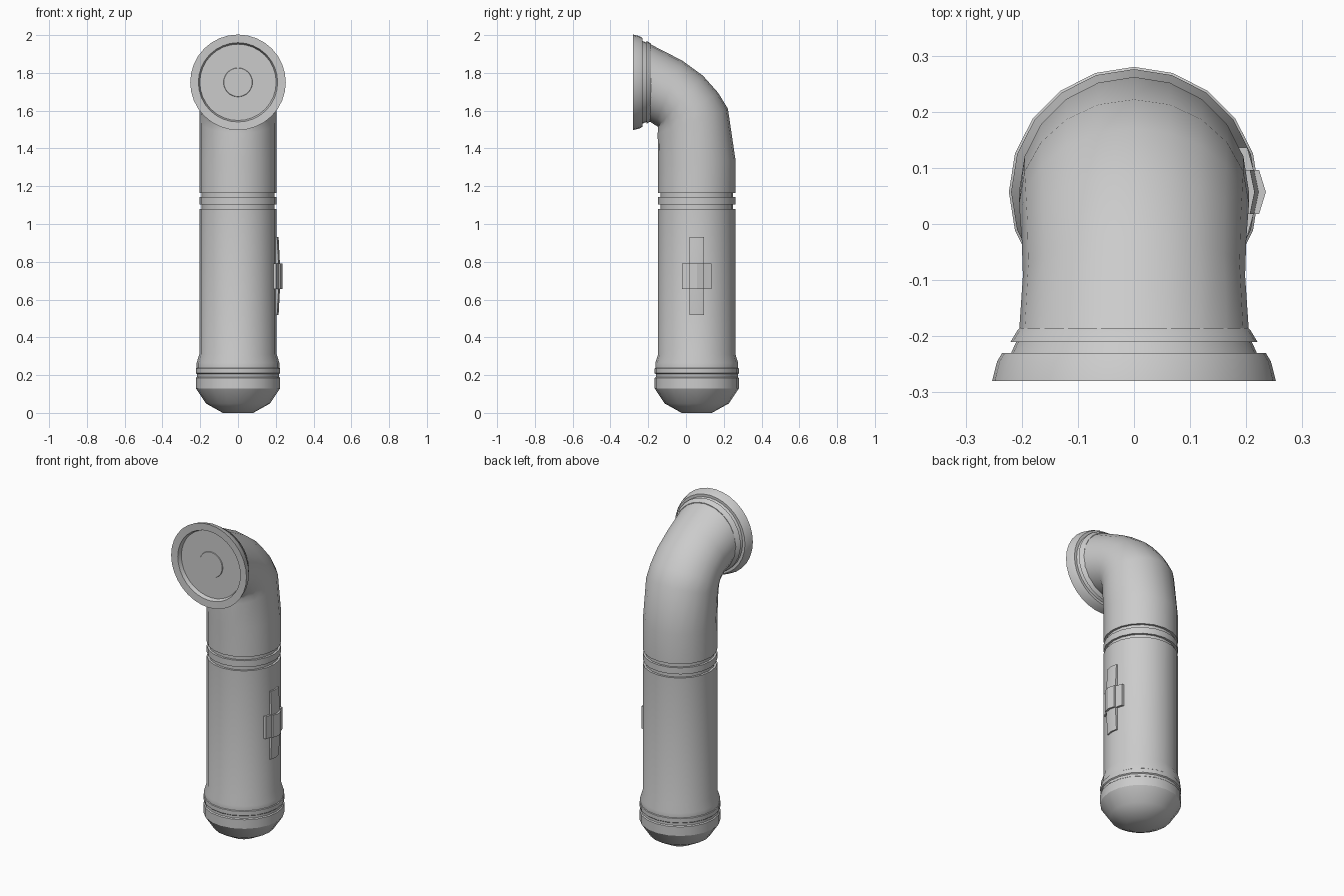
import bpy, bmesh, math
from mathutils import Vector, Matrix

if "Cube" in bpy.data.objects:
    bpy.data.objects.remove(bpy.data.objects["Cube"])

AXIS_Y = 0.057   # body centre line
HEAD_Z = 1.75    # lamp head centre line


def finish(name, bm):
    bmesh.ops.recalc_face_normals(bm, faces=bm.faces)
    mesh = bpy.data.meshes.new(name)
    bm.to_mesh(mesh)
    bm.free()
    ob = bpy.data.objects.new(name, mesh)
    bpy.context.collection.objects.link(ob)
    bpy.ops.object.select_all(action='DESELECT')
    ob.select_set(True)
    bpy.context.view_layer.objects.active = ob
    bpy.ops.object.shade_smooth_by_angle(angle=math.radians(30))
    return ob


def skin(name, rings):
    """Bridge successive rings of points and cap both ends."""
    bm = bmesh.new()
    loops = [[bm.verts.new(p) for p in ring] for ring in rings]
    n = len(loops[0])
    for a, b in zip(loops, loops[1:]):
        for i in range(n):
            j = (i + 1) % n
            bm.faces.new((a[i], a[j], b[j], b[i]))
    bm.faces.new(loops[0][::-1])
    bm.faces.new(loops[-1])
    return finish(name, bm)


def lathe(name, profile, sides, matrix):
    """Revolve (radius, height) pairs about local z."""
    angles = [2 * math.pi * i / sides for i in range(sides)]
    return skin(name, [[matrix @ Vector((r * math.cos(a), r * math.sin(a), h))
                        for a in angles] for r, h in profile])


body_m = Matrix.Translation((0, AXIS_Y, 0))
# local z points along -y for the lamp head
head_m = Matrix.Translation((0, 0, HEAD_Z)) @ Matrix.Rotation(math.pi / 2, 4, 'X')

# Battery tube with rounded, grooved base cap and neck grooves
lathe("body_tube", [
    (0.08, 0.0), (0.17, 0.05), (0.223, 0.13), (0.223, 0.185), (0.217, 0.19),
    (0.217, 0.205), (0.223, 0.21), (0.223, 0.235), (0.219, 0.238),
    (0.219, 0.265), (0.205, 0.31), (0.205, 1.08), (0.192, 1.08),
    (0.192, 1.103), (0.205, 1.103), (0.205, 1.142), (0.192, 1.142),
    (0.192, 1.167)], 20, body_m)

# Elbow: each section is (inner y, inner z, outer y, outer z, half width)
sections = [
    (-0.148, 1.165, 0.262, 1.165, 0.205), (-0.148, 1.34, 0.262, 1.34, 0.205),
    (-0.15, 1.48, 0.222, 1.61, 0.205), (-0.148, 1.505, 0.17, 1.695, 0.203),
    (-0.148, 1.515, 0.09, 1.785, 0.2), (-0.165, 1.525, -0.02, 1.865, 0.198),
    (-0.195, 1.545, -0.195, 1.955, 0.205)]
rings = []
for iy, iz, oy, oz, w in sections:
    inner, outer = Vector((0, iy, iz)), Vector((0, oy, oz))
    mid, half = (inner + outer) / 2, (outer - inner) / 2
    rings.append([mid + half * math.sin(2 * math.pi * i / 20)
                  + Vector((w * math.cos(2 * math.pi * i / 20), 0, 0))
                  for i in range(20)])
skin("elbow", rings)

# Lamp head: collar, flared bezel and recessed lens
lathe("lamp_head", [
    (0.203, 0.185), (0.208, 0.19), (0.22, 0.21), (0.21, 0.21), (0.219, 0.23),
    (0.235, 0.23), (0.244, 0.245), (0.253, 0.28), (0.21, 0.278),
    (0.202, 0.255), (0.077, 0.255), (0.075, 0.259)], 32, head_m)


def side_piece(name, half_y, levels):
    """Ridged pad on the +x side; levels are (z, edge x, ridge x)."""
    return skin(name, [[(0.185, AXIS_Y - half_y, z), (edge, AXIS_Y - half_y, z),
                        (ridge, AXIS_Y, z), (edge, AXIS_Y + half_y, z),
                        (0.185, AXIS_Y + half_y, z)] for z, edge, ridge in levels])


# Slide switch: long track, wide button and raised centre
side_piece("switch_track", 0.039, [(0.517, 0.207, 0.215), (0.65, 0.214, 0.222),
                                   (0.79, 0.214, 0.222), (0.93, 0.207, 0.215)])
side_piece("switch_button", 0.079, [(0.655, 0.202, 0.224), (0.79, 0.202, 0.224)])
side_piece("switch_centre", 0.039, [(0.655, 0.223, 0.235), (0.79, 0.223, 0.235)])
